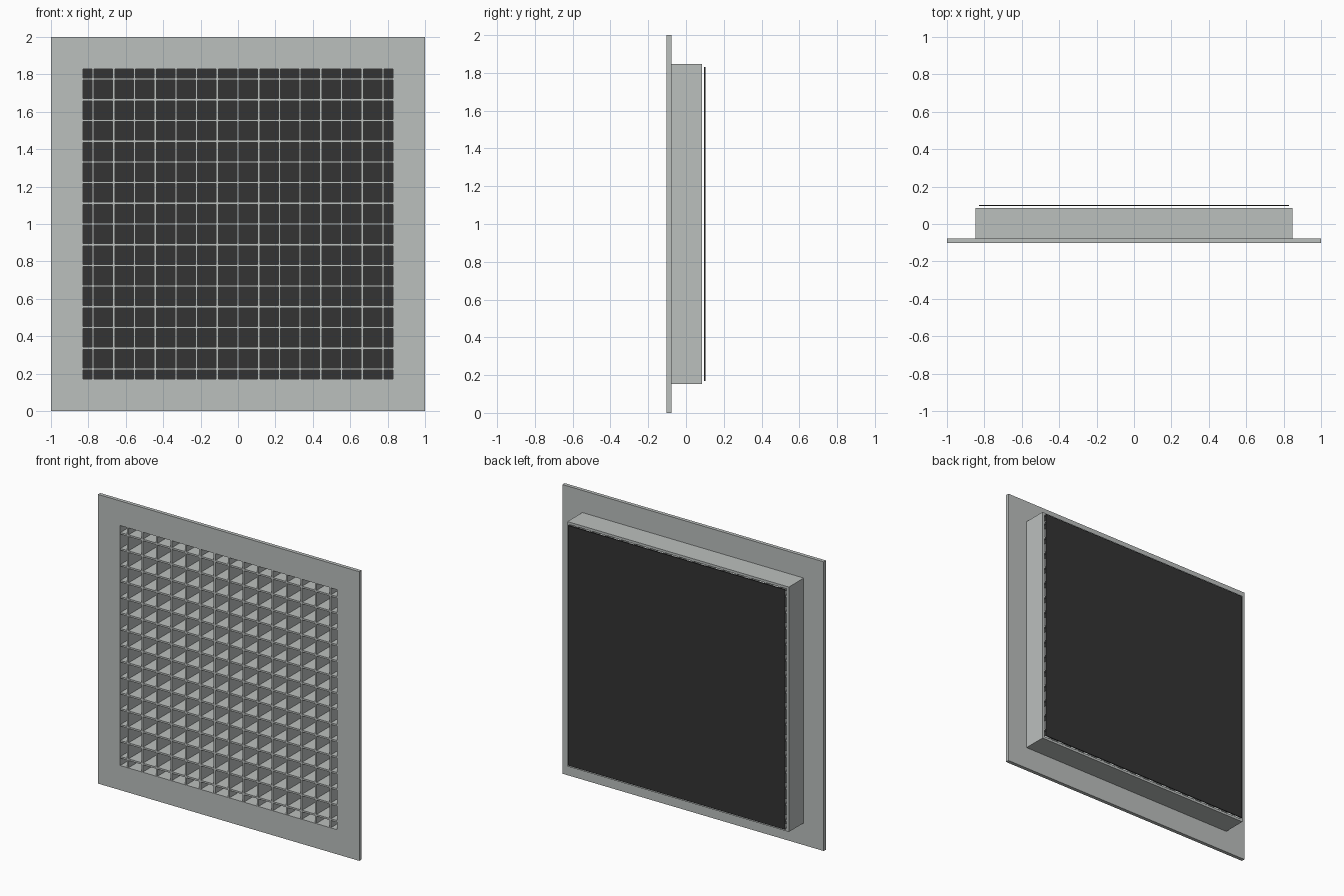
import bpy, bmesh
from mathutils import Matrix

if "Cube" in bpy.data.objects:
    bpy.data.objects.remove(bpy.data.objects["Cube"])


def material(name, rgb):
    m = bpy.data.materials.new(name)
    m.diffuse_color = (*rgb, 1)
    m.use_nodes = True
    m.node_tree.nodes["Principled BSDF"].inputs["Base Color"].default_value = m.diffuse_color
    return m


grey = material("light_grey", (0.50, 0.525, 0.515))
black = material("charcoal", (0.033, 0.033, 0.034))

OPEN = 0.83           # half size of the opening
PITCH = OPEN / 7.5    # spacing of the grille bars
FRONT, BACK = -0.102, 0.086


def make_object(name, bm, mat):
    bmesh.ops.recalc_face_normals(bm, faces=bm.faces)
    mesh = bpy.data.meshes.new(name)
    bm.to_mesh(mesh)
    bm.free()
    mesh.materials.append(mat)
    obj = bpy.data.objects.new(name, mesh)
    bpy.context.collection.objects.link(obj)
    return obj


def add_box(bm, centre, size):
    mat = Matrix.Translation(centre) @ Matrix.Diagonal((*size, 1))
    bmesh.ops.create_cube(bm, size=1, matrix=mat)


# Wide front flange and deep collar in one piece: a stepped profile
# (half size, depth) swept around the square opening
profile = [(OPEN, FRONT), (1, FRONT), (1, -0.077), (0.847, -0.077),
           (0.847, BACK), (OPEN, BACK)]
bm = bmesh.new()
rings = [[bm.verts.new((sx * r, y, 1 + sz * r)) for r, y in profile]
         for sx, sz in ((-1, -1), (1, -1), (1, 1), (-1, 1))]
n = len(profile)
for i in range(4):
    a, b = rings[i], rings[(i + 1) % 4]
    for j in range(n):
        k = (j + 1) % n
        bm.faces.new((a[j], a[k], b[k], b[j]))
make_object("flange_and_collar", bm, grey)

# Crossing grille bars, running the full depth of the collar
BAR = 0.012
y0, y1 = FRONT + 0.003, BACK - 0.001
mid, depth = (y0 + y1) / 2, y1 - y0
upright, level = bmesh.new(), bmesh.new()
for k in range(-7, 8):
    p = k * PITCH
    add_box(upright, (p, mid, 1), (BAR, depth, 2 * OPEN))
    add_box(level, (0, mid, 1 + p), (2 * OPEN, depth - 0.001, BAR))
make_object("vertical_bars", upright, grey)
make_object("horizontal_bars", level, grey)

# Dark backing sheet standing just clear of the collar
bm = bmesh.new()
add_box(bm, (0, 0.099, 1), (2 * OPEN, 0.006, 2 * OPEN))
make_object("backing_sheet", bm, black)
